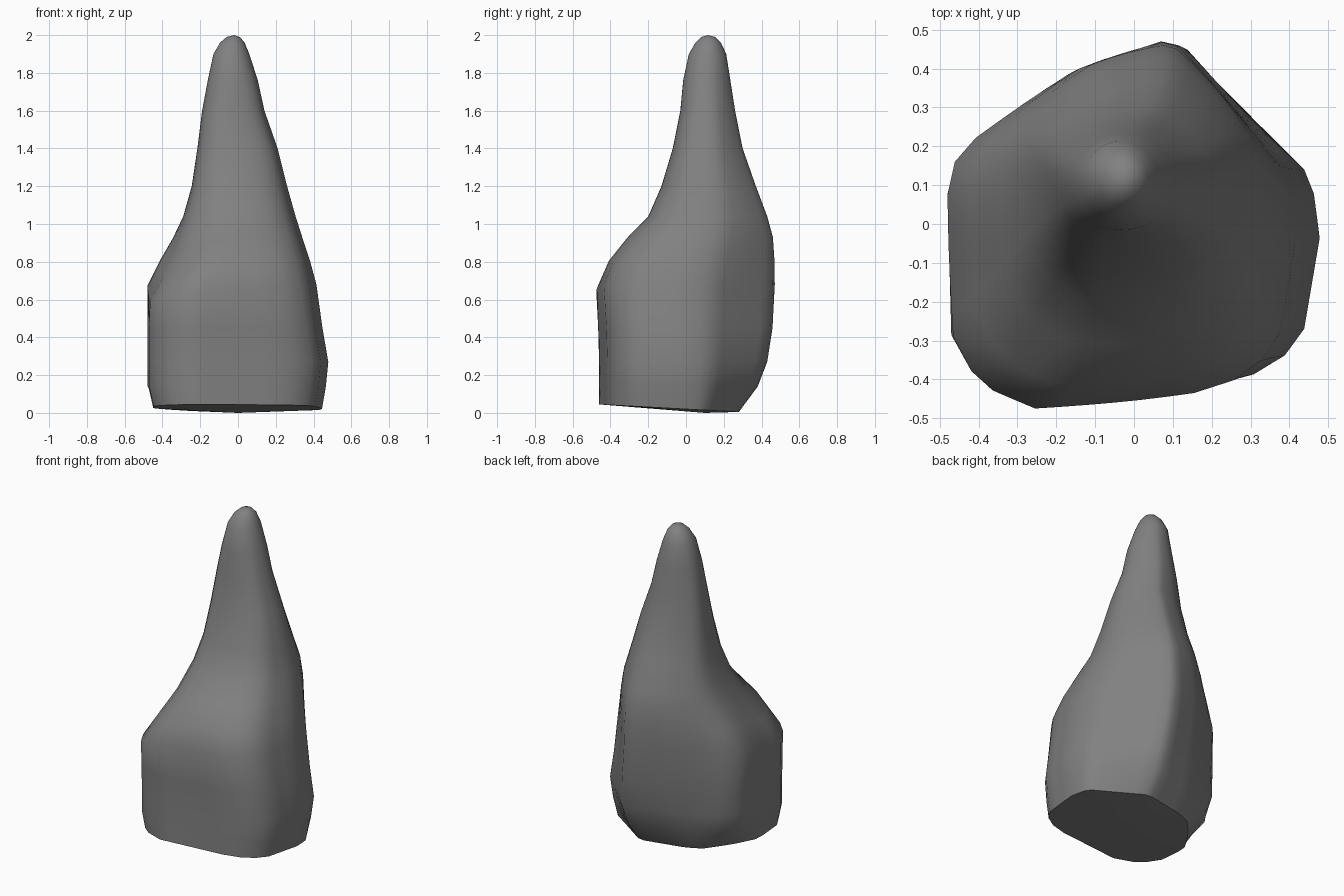
import bpy, bmesh, math

if "Cube" in bpy.data.objects:
    bpy.data.objects.remove(bpy.data.objects["Cube"])

# Plan outline of the broad base, counter-clockwise
PLAN = [(0.48, -0.04), (0.465, 0.08), (0.44, 0.15), (0.31, 0.295), (0.16, 0.465), (0.11, 0.475),
        (-0.14, 0.385), (-0.40, 0.225), (-0.46, 0.165), (-0.48, 0.08),
        (-0.47, -0.29), (-0.42, -0.38), (-0.36, -0.43), (-0.24, -0.475),
        (0.20, -0.43), (0.31, -0.40), (0.39, -0.35), (0.44, -0.28)]

# Levels: z, x min, x max, y min, y max, roundness (0 = plan outline, 1 = ellipse)
LEVELS = [
    (0.02, -0.455, 0.445, -0.46, 0.28, 0.0),
    (0.14, -0.48, 0.465, -0.46, 0.38, 0.0),
    (0.27, -0.48, 0.478, -0.46, 0.43, 0.0),
    (0.45, -0.48, 0.447, -0.465, 0.458, 0.0),
    (0.68, -0.48, 0.415, -0.475, 0.47, 0.1),
    (0.81, -0.415, 0.38, -0.41, 0.468, 0.25),
    (0.93, -0.345, 0.34, -0.31, 0.46, 0.4),
    (1.04, -0.29, 0.305, -0.20, 0.43, 0.5),
    (1.20, -0.245, 0.26, -0.13, 0.37, 0.48),
    (1.40, -0.215, 0.21, -0.07, 0.30, 0.5),
    (1.60, -0.19, 0.14, -0.03, 0.26, 0.65),
    (1.76, -0.16, 0.105, -0.015, 0.235, 0.8),
    (1.90, -0.13, 0.06, 0.015, 0.213, 1.0),
    (1.96, -0.095, 0.035, 0.05, 0.185, 1.0),
    (1.99, -0.06, 0.01, 0.08, 0.155, 1.0),
]
DROOP = {0.68: 0.09, 0.81: 0.09, 0.93: 0.06}   # front-left shoulder sags
CHAMFER = {0.02: 0.31, 0.14: 0.42}             # back-left of the foot is cut in


def fit(pts, x0, x1, y0, y1):
    """Stretch points to fill a rectangle."""
    xs, ys = [p[0] for p in pts], [p[1] for p in pts]
    return [(x0 + (x - min(xs)) / (max(xs) - min(xs)) * (x1 - x0),
             y0 + (y - min(ys)) / (max(ys) - min(ys)) * (y1 - y0)) for x, y in pts]


# Split each side of the outline so the upper rings stay round
outline = []
for a, b in zip(PLAN, PLAN[1:] + PLAN[:1]):
    n = max(1, round(math.dist(a, b) / 0.075))
    outline += [(a[0] + (b[0] - a[0]) * i / n, a[1] + (b[1] - a[1]) * i / n) for i in range(n)]

bm = bmesh.new()
rings = []
for z, x0, x1, y0, y1, r in LEVELS:
    angles = [math.atan2(y, x) for x, y in outline]
    pts = [(x + (0.48 * math.cos(t) - x) * r, y + (0.48 * math.sin(t) - y) * r)
           for (x, y), t in zip(outline, angles)]
    low = z < 0.4
    ring = []
    for (x, y), t in zip(fit(pts, x0, x1, y0, 0.465 if low else y1), angles):
        # only the back of the foot is drawn in
        if low and y > 0.05:
            y = 0.05 + (y - 0.05) * (y1 - 0.05) / 0.415
        cut = max(0, -0.8 * x + 0.6 * y - CHAMFER.get(z, 1)) * 0.9
        x, y = x + 0.8 * cut, y - 0.6 * cut
        # the foot is slightly tilted, lowest at the back
        h = 0.045 - 0.04 * (y + 0.46) / 0.74 if z < 0.1 else z
        h -= DROOP.get(z, 0) * max(0, math.cos(t - math.radians(215))) ** 8
        ring.append(bm.verts.new((x, y, h)))
    rings.append(ring)

# Spire skin
count = len(outline)
for lo, hi in zip(rings, rings[1:]):
    for i in range(count):
        j = (i + 1) % count
        bm.faces.new((lo[i], lo[j], hi[j], hi[i]))

# Tip and underside
tip = bm.verts.new((-0.022, 0.117, 2.0))
foot = bm.verts.new((0.0, 0.1, 0.0))
for i in range(count):
    j = (i + 1) % count
    bm.faces.new((rings[-1][i], rings[-1][j], tip))
    bm.faces.new((rings[0][j], rings[0][i], foot))
bmesh.ops.recalc_face_normals(bm, faces=bm.faces)

mesh = bpy.data.meshes.new("rock_spire")
bm.to_mesh(mesh)
bm.free()
spire = bpy.data.objects.new("rock_spire", mesh)
bpy.context.collection.objects.link(spire)

# Dark stone colour
stone = bpy.data.materials.new("dark_stone")
stone.diffuse_color = (0.22, 0.22, 0.22, 1)
stone.use_nodes = True
stone.node_tree.nodes["Principled BSDF"].inputs["Base Color"].default_value = stone.diffuse_color
mesh.materials.append(stone)

bpy.context.view_layer.objects.active = spire
spire.select_set(True)
bpy.ops.object.shade_smooth_by_angle(angle=math.radians(42))
